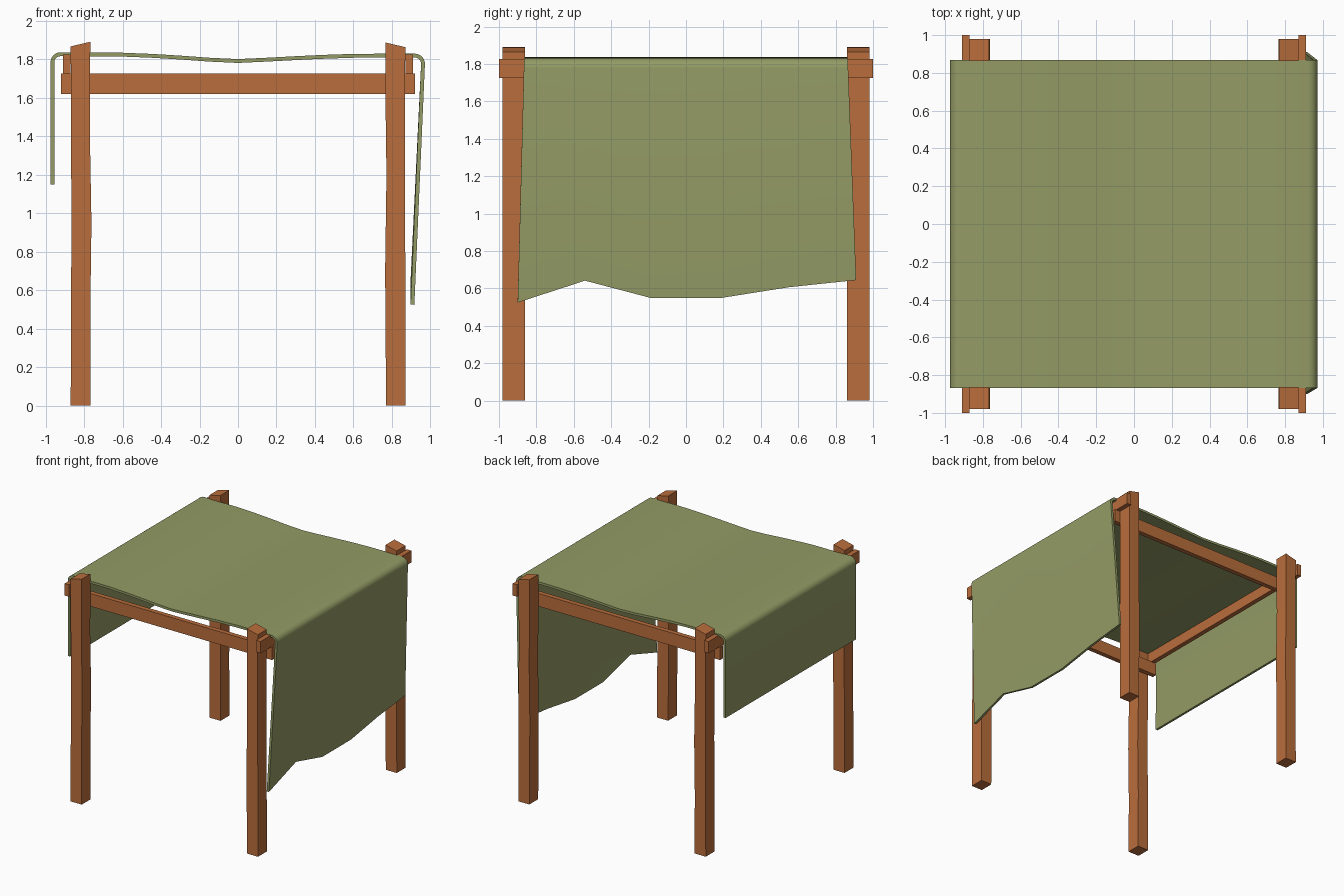
import bpy, bmesh, math

if "Cube" in bpy.data.objects:
    bpy.data.objects.remove(bpy.data.objects["Cube"])


def material(name, color):
    m = bpy.data.materials.new(name)
    m.diffuse_color = color
    m.use_nodes = True
    m.node_tree.nodes["Principled BSDF"].inputs["Base Color"].default_value = m.diffuse_color
    return m


WOOD = material("wood", (0.49, 0.155, 0.045, 1))
CLOTH = material("cloth", (0.295, 0.33, 0.13, 1))


def finish(name, bm, mat):
    bmesh.ops.recalc_face_normals(bm, faces=bm.faces[:])
    me = bpy.data.meshes.new(name)
    bm.to_mesh(me)
    bm.free()
    ob = bpy.data.objects.new(name, me)
    bpy.context.collection.objects.link(ob)
    me.materials.append(mat)
    return ob


# Roughly hewn post: stacked square rings, (z, x0, x1), with a slanted top
def post(name, rings, slant, sy):
    bm = bmesh.new()
    prev = None
    for i, (z, x0, x1) in enumerate(rings):
        top = i == len(rings) - 1
        ring = []
        for x, y in ((x0, 0.862), (x1, 0.862), (x1, 0.98), (x0, 0.98)):
            dz = slant * (1 if x == x1 else -1) if top else 0
            ring.append(bm.verts.new((x, y * sy, z + dz)))
        if prev:
            for k in range(4):
                bm.faces.new((prev[k], prev[(k + 1) % 4], ring[(k + 1) % 4], ring[k]))
        else:
            bm.faces.new(ring)
        prev = ring
    bm.faces.new(prev)
    finish(name, bm, WOOD)


left = [(0, -0.87, -0.766), (0.5, -0.868, -0.768), (0.95, -0.866, -0.762), (1.4, -0.868, -0.77), (1.88, -0.87, -0.768)]
right = [(0, 0.77, 0.872), (0.7, 0.765, 0.87), (1.2, 0.772, 0.868), (1.5, 0.768, 0.868), (1.876, 0.768, 0.87)]
for side, sy in (("front", -1), ("back", 1)):
    post(side + "_left_post", left, 0.012, sy)
    post(side + "_right_post", right, -0.012, sy)


# Beams: cross beams inside the posts, side rails outside resting on them
def beam(name, center, size):
    bm = bmesh.new()
    bmesh.ops.create_cube(bm, size=1)
    for v in bm.verts:
        v.co = [c + s * p for c, s, p in zip(center, size, v.co)]
    finish(name, bm, WOOD)


for label, s in (("front", -1), ("back", 1)):
    beam(label + "_cross_beam", (0, 0.842 * s, 1.674), (1.84, 0.04, 0.108))
for label, s in (("left", -1), ("right", 1)):
    beam(label + "_side_rail", (0.89 * s, 0, 1.776), (0.04, 2.0, 0.1))

# Draped cloth: centre-line profile swept along y, sagging over the frame
R = 0.042


def corner(cx, cz, a0, a1, n=6):
    return [(cx + R * math.cos(math.radians(a0 + (a1 - a0) * i / n)),
             cz + R * math.sin(math.radians(a0 + (a1 - a0) * i / n))) for i in range(n + 1)]


profile = [(-0.965, 1.15)] + corner(-0.923, 1.785, 180, 90)
profile += [(-0.75, 1.825), (-0.6, 1.825), (-0.45, 1.819), (-0.3, 1.81), (-0.15, 1.799), (0, 1.792),
            (0.15, 1.799), (0.3, 1.807), (0.45, 1.814), (0.6, 1.819), (0.75, 1.82)]
profile += corner(0.92, 1.778, 90, -2) + [(0.907, 0.6)]
hem = [(-0.90, 0.525), (-0.54, 0.642), (-0.19, 0.55), (0.19, 0.55), (0.55, 0.607), (0.91, 0.645)]

bm = bmesh.new()
rows = []
for i, (x, z) in enumerate(profile):
    if i == len(profile) - 1:
        rows.append([bm.verts.new((x, y, hz)) for y, hz in hem])
    else:
        rows.append([bm.verts.new((x, -0.867 + 1.734 * j / 5, z)) for j in range(6)])
for a, b in zip(rows, rows[1:]):
    for j in range(5):
        bm.faces.new((a[j], a[j + 1], b[j + 1], b[j]))
cloth = finish("canopy_cloth", bm, CLOTH)
solid = cloth.modifiers.new("thickness", "SOLIDIFY")
solid.thickness = 0.02
solid.offset = 0
bpy.context.view_layer.objects.active = cloth
cloth.select_set(True)
bpy.ops.object.modifier_apply(modifier="thickness")
bpy.ops.object.shade_smooth_by_angle(angle=math.radians(30))
